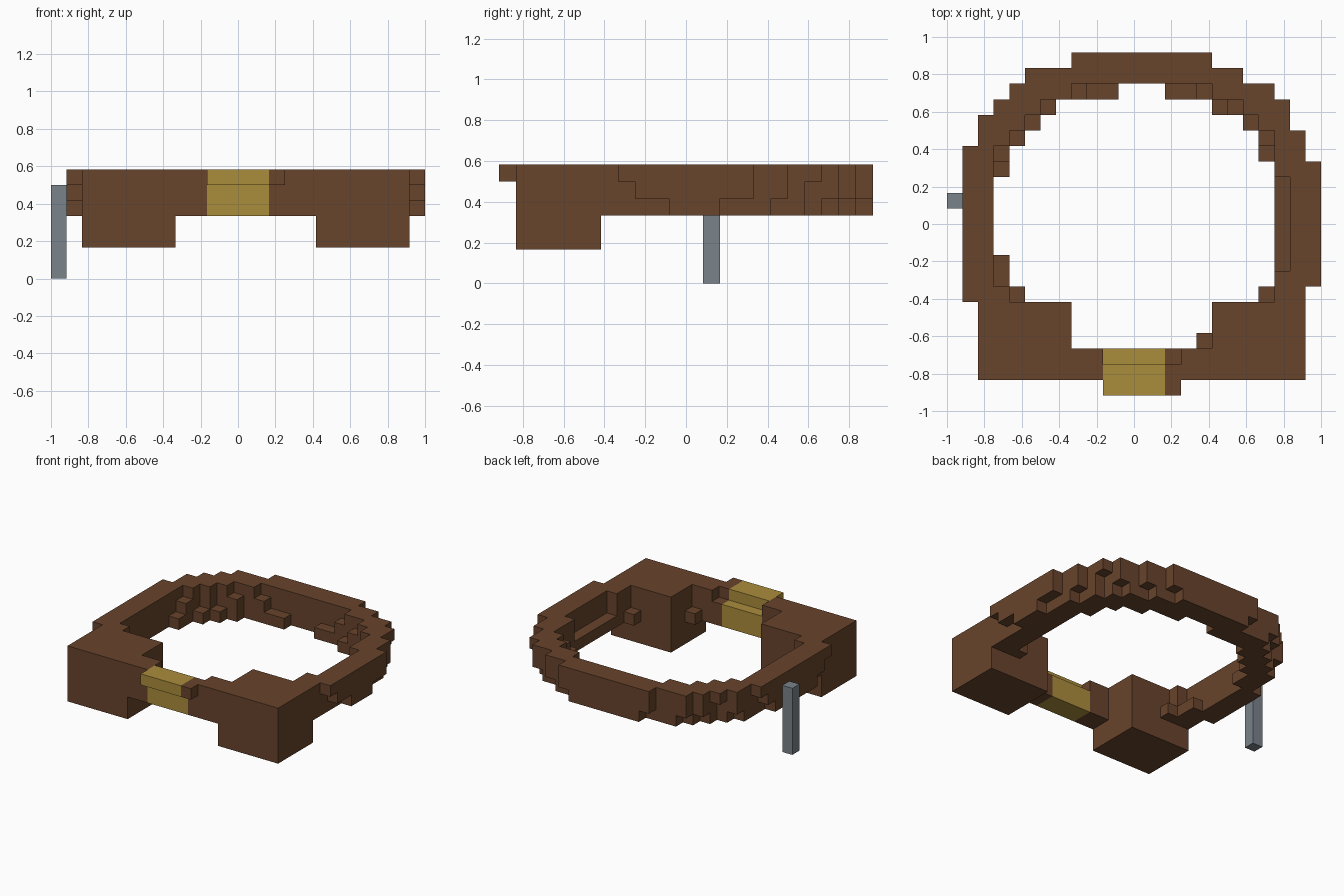
import bpy
import bmesh
import math
from mathutils import Vector
from itertools import product

if "Cube" in bpy.data.objects:
    bpy.data.objects.remove(bpy.data.objects["Cube"], do_unlink=True)

UNIT = 1 / 12            # edge of one block
LOW, MID, TOP, LID = 4, 5, 6, 7   # heights of the three ring layers


def material(name, colour):
    mat = bpy.data.materials.new(name)
    mat.use_nodes = True
    mat.diffuse_color = (*colour, 1)
    mat.node_tree.nodes["Principled BSDF"].inputs["Base Color"].default_value = (*colour, 1)
    return mat


def block(x, y, z):
    """Set of cells in a box; every argument is a (start, end) pair."""
    return set(product(range(*x), range(*y), range(*z)))


def column(x, y, z):
    return block((x, x + 1), (y, y + 1), z)


def build(name, cells, mat, solid):
    """Skin the outside of a cell set, leaving out faces that touch other cells."""
    bm = bmesh.new()
    verts = {}

    def vert(p):
        key = tuple(p)
        if key not in verts:
            verts[key] = bm.verts.new(Vector(key) * UNIT)
        return verts[key]

    for cell in sorted(cells):
        for axis, side in product(range(3), (0, 1)):
            near = list(cell)
            near[axis] += 1 if side else -1
            if tuple(near) in solid:
                continue
            u, v = (axis + 1) % 3, (axis + 2) % 3
            ring = []
            for du, dv in ((0, 0), (1, 0), (1, 1), (0, 1)):
                p = list(cell)
                p[axis] += side
                p[u] += du
                p[v] += dv
                ring.append(vert(p))
            bm.faces.new(ring if side else ring[::-1])
    bmesh.ops.dissolve_limit(bm, angle_limit=math.radians(1),
                             verts=bm.verts[:], edges=bm.edges[:])
    mesh = bpy.data.meshes.new(name)
    bm.to_mesh(mesh)
    bm.free()
    mesh.materials.append(mat)
    obj = bpy.data.objects.new(name, mesh)
    bpy.context.collection.objects.link(obj)
    return obj


ring_height = (LOW, LID)
body = set()

# Outer outline of the ring: (y range, x range)
for y, x in [((10, 11), (-4, 5)), ((9, 10), (-7, 7)), ((8, 9), (-8, 9)),
             ((7, 8), (-9, 10)), ((6, 7), (-10, 10)), ((5, 6), (-10, 11)),
             ((4, 5), (-11, 11)), ((-4, 4), (-11, 12)), ((-5, -4), (-11, 11)),
             ((-10, -5), (-10, 11))]:
    body |= block(x, y, ring_height)

# Opening in the middle
for y, x in [((8, 9), (-4, 5)), ((7, 8), (-6, 7)), ((6, 7), (-7, 8)),
             ((5, 6), (-8, 9)), ((3, 5), (-9, 9)), ((-3, 3), (-9, 10)),
             ((-4, -3), (-9, 9)), ((-5, -4), (-8, 9)), ((-8, -5), (-4, 5))]:
    body -= block(x, y, ring_height)

# Inner ledges, two layers high and one layer high
for x, y in [(-9, 4), (-6, 7), (-4, 8), (4, 8), (6, 7), (8, 5)]:
    body |= column(x, y, (LOW, TOP))
for x, y in [(-9, 3), (-8, 5), (-7, 6), (5, 7), (7, 6), (8, 4),
             (-8, -5), (8, -5), (4, -8)]:
    body |= column(x, y, (LOW, MID))
for x, y in [((-3, -1), (8, 9)), ((2, 4), (8, 9)),
             ((9, 10), (-3, 3)), ((-9, -8), (-4, -2))]:
    body |= block(x, y, (LOW, MID))

# Undercut of the outer wall, which narrows towards the bottom
for x, y in [((11, 12), (-4, -1)), ((11, 12), (2, 4)),
             ((-11, -10), (-5, -3)), ((-11, -10), (3, 5))]:
    body -= block(x, y, (LOW, MID))
for x, y in [(-4, 10), (4, 10), (10, 5), (8, 8), (6, 9),
             (-10, 6), (-8, 8), (-7, 9)]:
    body -= column(x, y, (LOW, MID))
for x, y in [(11, -4), (-11, -5), (-11, 4), (9, 7), (-9, 7)]:
    body -= column(x, y, (LOW, TOP))

# Two deep corner blocks at the front
for x in [(-10, -4), (5, 11)]:
    body |= block(x, (-10, -5), (2, LID))

# Front bar: its top layer is shifted forward over the clasp
body -= block((-2, 3), (-9, -8), (TOP, LID))
body |= block((-2, 3), (-11, -10), (TOP, LID))
clasp = {c for c in body if -2 <= c[0] < 2 and c[1] < -7}
body -= clasp

# Thin post beside the ring
post = block((-12, -11), (1, 2), (0, TOP))

brown = material("brown", (0.138, 0.058, 0.025))
gold = material("gold", (0.402, 0.265, 0.043))
grey = material("steel grey", (0.195, 0.228, 0.255))

solid = body | clasp
build("ring_body", body, brown, solid)
build("front_clasp", clasp, gold, solid)
build("side_post", post, grey, post)
